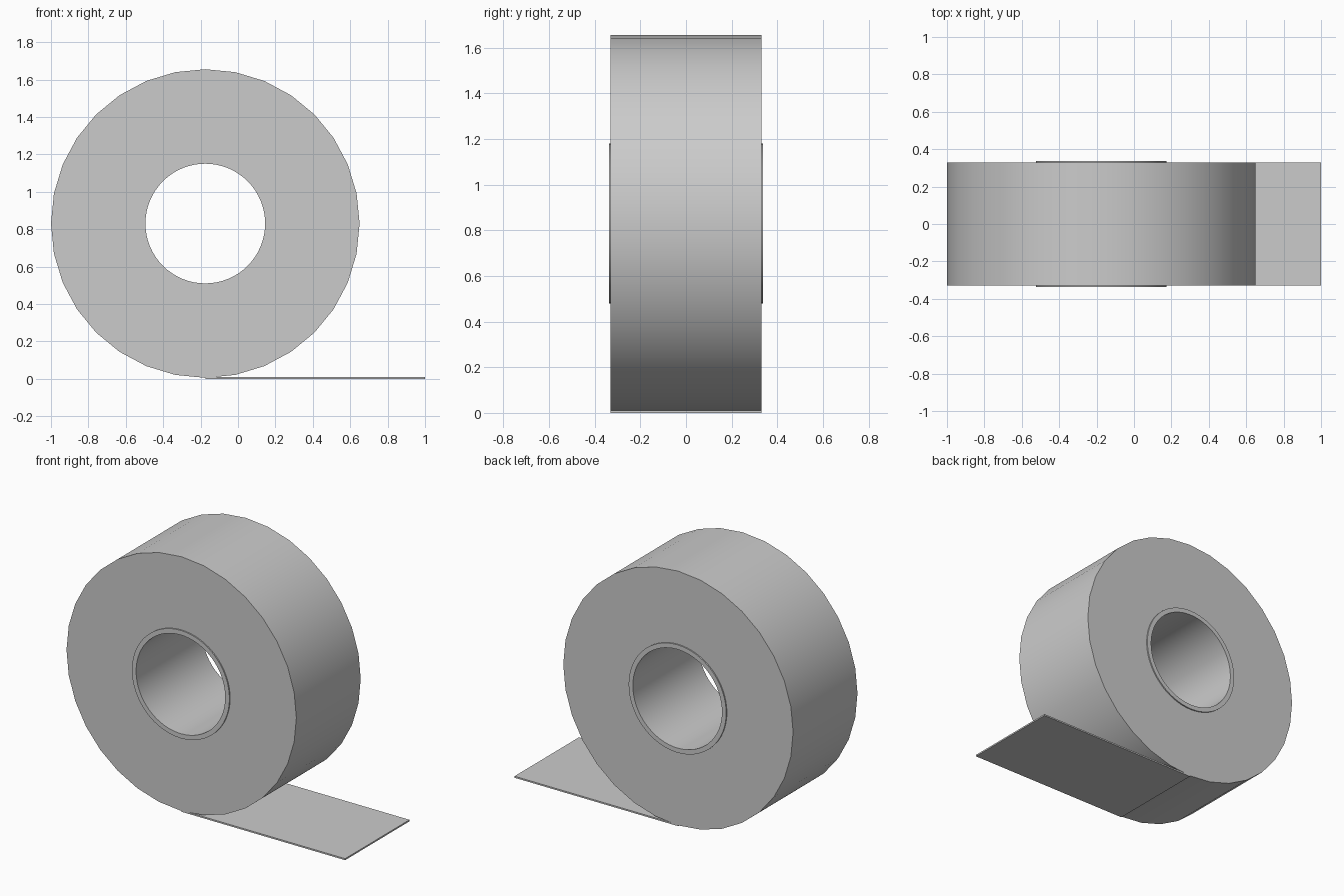
import bpy, bmesh, math

if "Cube" in bpy.data.objects:
    bpy.data.objects.remove(bpy.data.objects["Cube"])

CX, CZ = -0.175, 0.83      # roll axis
HALF_W = 0.33              # half tape width


def finish(bm, name):
    bmesh.ops.recalc_face_normals(bm, faces=bm.faces)
    mesh = bpy.data.meshes.new(name)
    bm.to_mesh(mesh)
    bm.free()
    obj = bpy.data.objects.new(name, mesh)
    bpy.context.collection.objects.link(obj)
    bpy.ops.object.select_all(action='DESELECT')
    obj.select_set(True)
    bpy.context.view_layer.objects.active = obj
    bpy.ops.object.shade_smooth_by_angle(angle=math.radians(30))
    return obj


def tube(name, r_out, r_in, half, sides):
    """Hollow cylinder along y, centred on the roll axis."""
    bm = bmesh.new()
    profile = [(r_out, -half), (r_out, half), (r_in, half), (r_in, -half)]
    rings = []
    for i in range(sides):
        a = 2 * math.pi * i / sides
        rings.append([bm.verts.new((CX + r * math.cos(a), y, CZ + r * math.sin(a)))
                      for r, y in profile])
    for i in range(sides):
        p, q = rings[i], rings[(i + 1) % sides]
        for j in range(4):
            k = (j + 1) % 4
            bm.faces.new((p[j], p[k], q[k], q[j]))
    return finish(bm, name)


# Wound tape and the cardboard core that sticks out slightly on both sides
tube("tape_roll", 0.825, 0.345, HALF_W, 32)
tube("cardboard_core", 0.35, 0.32, 0.338, 64)

# Loose end lying flat on the ground
bm = bmesh.new()
bmesh.ops.create_cube(bm, size=1)
x0, x1, thick = CX, 1.0, 0.01
for v in bm.verts:
    v.co.x = x0 if v.co.x < 0 else x1
    v.co.y *= 2 * HALF_W
    v.co.z = 0 if v.co.z < 0 else thick
finish(bm, "loose_tape_end")
